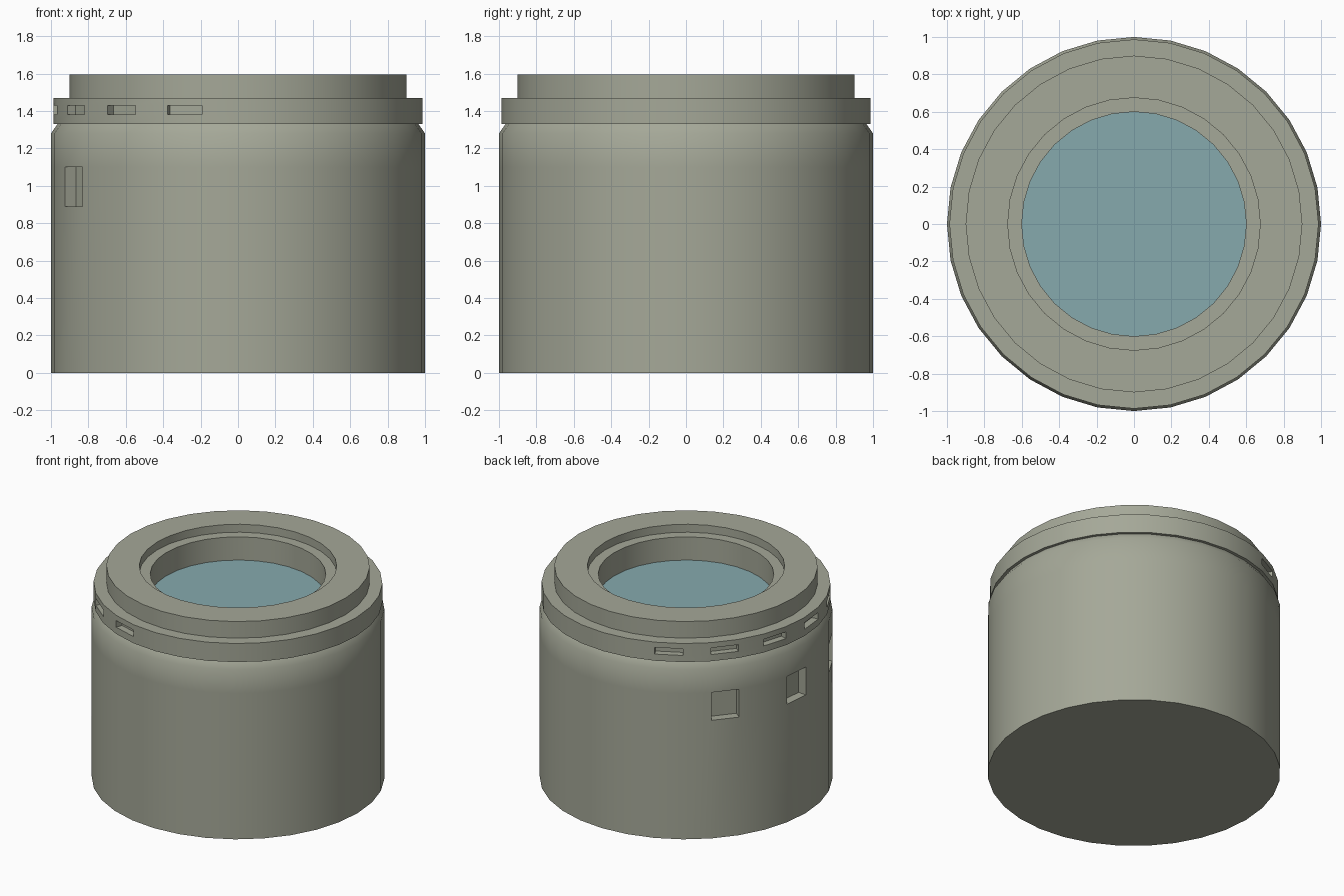
import bpy, bmesh
from math import cos, sin, tau

SIDES = 32

cube = bpy.data.objects.get("Cube")
if cube:
    bpy.data.objects.remove(cube, do_unlink=True)


def material(name, rgb):
    mat = bpy.data.materials.new(name)
    mat.use_nodes = True
    mat.diffuse_color = (*rgb, 1)
    bsdf = mat.node_tree.nodes["Principled BSDF"]
    bsdf.inputs["Base Color"].default_value = (*rgb, 1)
    bsdf.inputs["Roughness"].default_value = 0.6
    return mat


def lathe(name, profile, mat, recess_band=None, recess_sides=(), depth=0.05,
          cap_first=False, cap_last=False):
    """Turn an (r, z) profile; sink chosen sides of one band as recesses."""
    bm = bmesh.new()
    rings = [[bm.verts.new((r * cos(tau * k / SIDES), r * sin(tau * k / SIDES), z))
              for k in range(SIDES)] for r, z in profile]
    recessed = []
    for band, (low, high) in enumerate(zip(rings, rings[1:])):
        for k in range(SIDES):
            n = (k + 1) % SIDES
            face = bm.faces.new((low[k], low[n], high[n], high[k]))
            if band == recess_band and k in recess_sides:
                recessed.append(face)
    if cap_first:
        bm.faces.new(rings[0][::-1])
    if cap_last:
        bm.faces.new(rings[-1])
    bm.normal_update()
    if recessed:
        floors = bmesh.ops.extrude_discrete_faces(bm, faces=recessed)["faces"]
        bm.normal_update()
        for floor in floors:
            bmesh.ops.translate(bm, verts=floor.verts, vec=-depth * floor.normal)
    mesh = bpy.data.meshes.new(name)
    bm.to_mesh(mesh)
    bm.free()
    mesh.materials.append(mat)
    obj = bpy.data.objects.new(name, mesh)
    bpy.context.collection.objects.link(obj)
    bpy.ops.object.select_all(action="DESELECT")
    obj.select_set(True)
    bpy.context.view_layer.objects.active = obj
    bpy.ops.object.shade_smooth_by_angle(angle=0.75)
    return obj


metal = material("warm grey metal", (0.376, 0.392, 0.314))
glass = material("blue green glass", (0.24, 0.40, 0.42))

# Main barrel with three square windows on its right and back
lathe("barrel", [(1, 0), (1, 0.89), (1, 1.1), (1, 1.28), (0.965, 1.33)], metal,
      recess_band=1, recess_sides=range(12, 19, 3), depth=0.065, cap_first=True)

# Collar with a row of narrow slots
lathe("collar", [(0.95, 1.33), (0.987, 1.33), (0.987, 1.38), (0.987, 1.43),
                 (0.987, 1.47), (0.89, 1.47)], metal,
      recess_band=2, recess_sides=range(10, 23, 2), depth=0.05)

# Raised front rim, stepping down into the lens well
lathe("front_rim", [(0.9, 1.47), (0.9, 1.595), (0.675, 1.595), (0.675, 1.535),
                    (0.6, 1.535), (0.6, 1.35)], metal)

# Flat glass at the bottom of the well
lathe("lens_glass", [(0.6, 1.35), (0.6, 1.36)], glass, cap_last=True)
